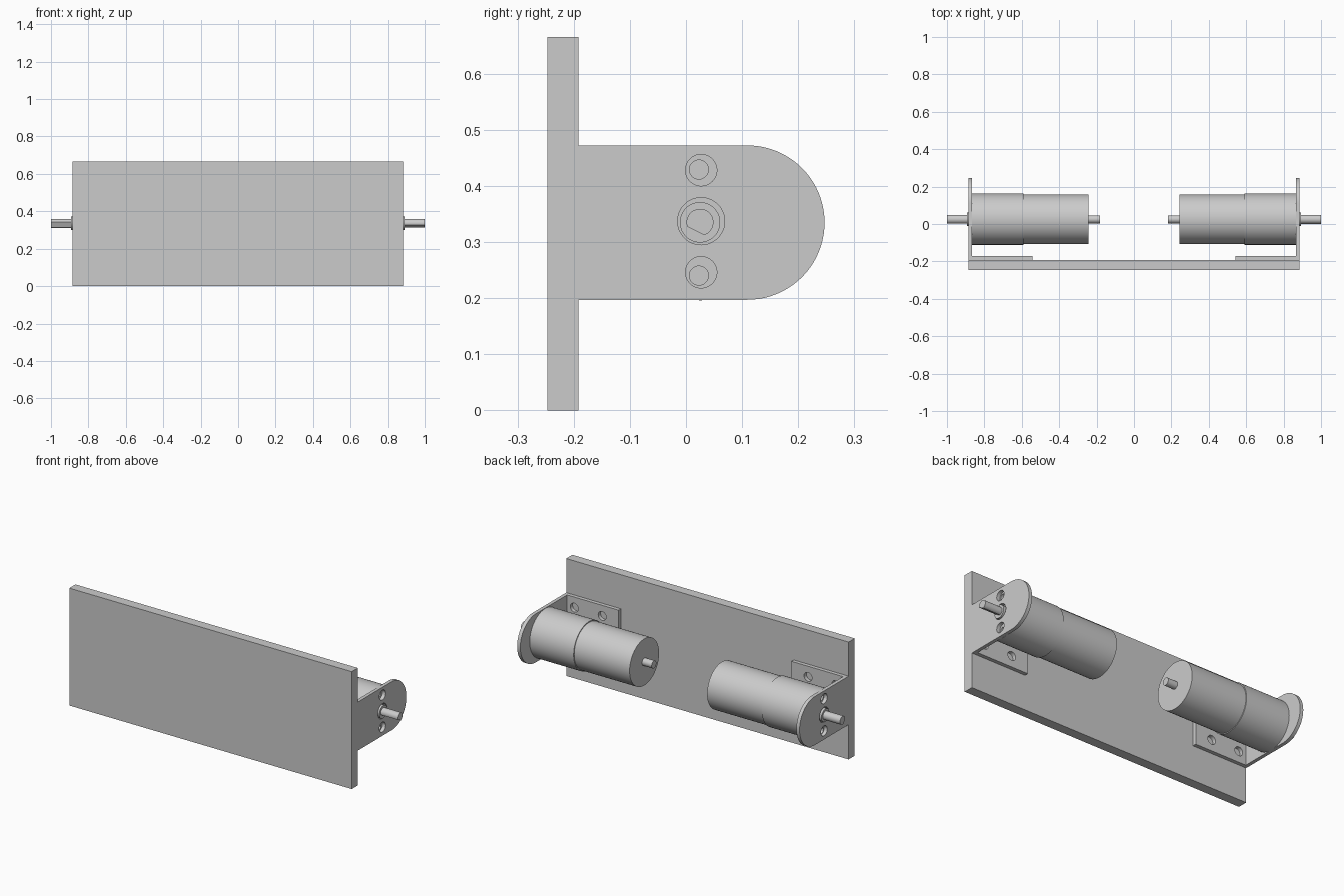
import bpy, bmesh
from math import sin, cos, pi, radians, acos, atan2

if "Cube" in bpy.data.objects:
    bpy.data.objects.remove(bpy.data.objects["Cube"])

AY, AZ = 0.026, 0.335          # motor axis
X_OUT, X_IN = 0.885, 0.865     # bracket side wall faces


def prism(name, profile, x0, x1, axis='X'):
    """Extrude a closed 2D profile: (y, z) along X or (x, z) along Y."""
    bm = bmesh.new()
    if axis == 'X':
        vs = [bm.verts.new((x0, a, b)) for a, b in profile]
        move = (x1 - x0, 0, 0)
    else:
        vs = [bm.verts.new((a, x0, b)) for a, b in profile]
        move = (0, x1 - x0, 0)
    face = bm.faces.new(vs)
    ext = bmesh.ops.extrude_face_region(bm, geom=[face])
    bmesh.ops.translate(bm, vec=move,
                        verts=[v for v in ext['geom'] if isinstance(v, bmesh.types.BMVert)])
    bmesh.ops.recalc_face_normals(bm, faces=bm.faces)
    mesh = bpy.data.meshes.new(name)
    bm.to_mesh(mesh)
    bm.free()
    ob = bpy.data.objects.new(name, mesh)
    bpy.context.collection.objects.link(ob)
    return ob


def circle(cx, cy, r, n=48):
    return [(cx + r * cos(2 * pi * i / n), cy + r * sin(2 * pi * i / n)) for i in range(n)]


def rect(a0, a1, b0, b1):
    return [(a0, b0), (a1, b0), (a1, b1), (a0, b1)]


def d_profile(cx, cy, r, flat, facing):
    """Circle with a flat at distance `flat` in direction `facing`."""
    half = acos(flat / r)
    n = 32
    angles = [facing + half + (2 * pi - 2 * half) * i / n for i in range(n + 1)]
    return [(cx + r * cos(a), cy + r * sin(a)) for a in angles]


def boolean(ob, other, op='DIFFERENCE'):
    mod = ob.modifiers.new(op, 'BOOLEAN')
    mod.operation, mod.object, mod.solver = op, other, 'EXACT'
    bpy.context.view_layer.objects.active = ob
    bpy.ops.object.modifier_apply(modifier=mod.name)
    bpy.data.objects.remove(other, do_unlink=True)


def smooth(ob):
    bpy.ops.object.select_all(action='DESELECT')
    ob.select_set(True)
    bpy.context.view_layer.objects.active = ob
    bpy.ops.object.shade_smooth_by_angle(angle=radians(30))


# Mounting plate
prism('mounting_plate', rect(-0.247, -0.192, 0, 0.665), -X_OUT, X_OUT)


def motor_unit(side, s, flat_dir):
    # Bracket: round-ended side wall joined to a base flange
    r, cy, cz = 0.1375, 0.1095, 0.3345
    outline = [(-0.192, cz - r)]
    outline += [(cy + r * cos(a), cz + r * sin(a))
                for a in (-pi / 2 + pi * i / 40 for i in range(41))]
    outline += [(-0.192, cz + r)]
    bracket = prism(side + '_bracket', outline, s * X_IN, s * X_OUT)
    flange = prism('flange', rect(s * 0.542, s * X_OUT, cz - r, cz + r), -0.192, -0.171, 'Y')
    boolean(bracket, flange, 'UNION')

    # Bracket holes: shaft and screws in the wall, five in the flange
    for z, hole_r in ((0.337, 0.042), (0.428, 0.028), (0.246, 0.028)):
        boolean(bracket, prism('cutter', circle(0.027, z, hole_r), s * 0.84, s * 0.91))
    for x, z in ((0.645, 0.26), (0.82, 0.26), (0.733, 0.335), (0.645, 0.412), (0.82, 0.412)):
        boolean(bracket, prism('cutter', circle(s * x, z, 0.025, 32), -0.1921, -0.15, 'Y'))
    smooth(bracket)

    # Gearbox with two threaded screw holes in its front face
    gearbox = prism(side + '_gearbox', circle(AY, AZ - 0.002, 0.137, 80), s * 0.59, s * X_IN)
    for z in (0.429, 0.24):
        boolean(gearbox, prism('cutter', circle(0.023, z, 0.017, 32), s * 0.81, s * 0.88))
    smooth(gearbox)

    # Motor can, collar and shafts
    smooth(prism(side + '_motor_can', circle(AY, AZ - 0.002, 0.132, 80), s * 0.243, s * 0.59))
    smooth(prism(side + '_shaft_collar', circle(0.025, AZ, 0.036), s * X_IN, s * 0.892))
    smooth(prism(side + '_output_shaft', d_profile(0.025, AZ, 0.024, 0.017, flat_dir),
                 s * 0.892, s * 1.0))
    smooth(prism(side + '_rear_shaft', circle(0.025, AZ, 0.021), s * 0.183, s * 0.243))


motor_unit('right', 1, atan2(-0.89, -0.45))
motor_unit('left', -1, atan2(-0.4, -0.9))
